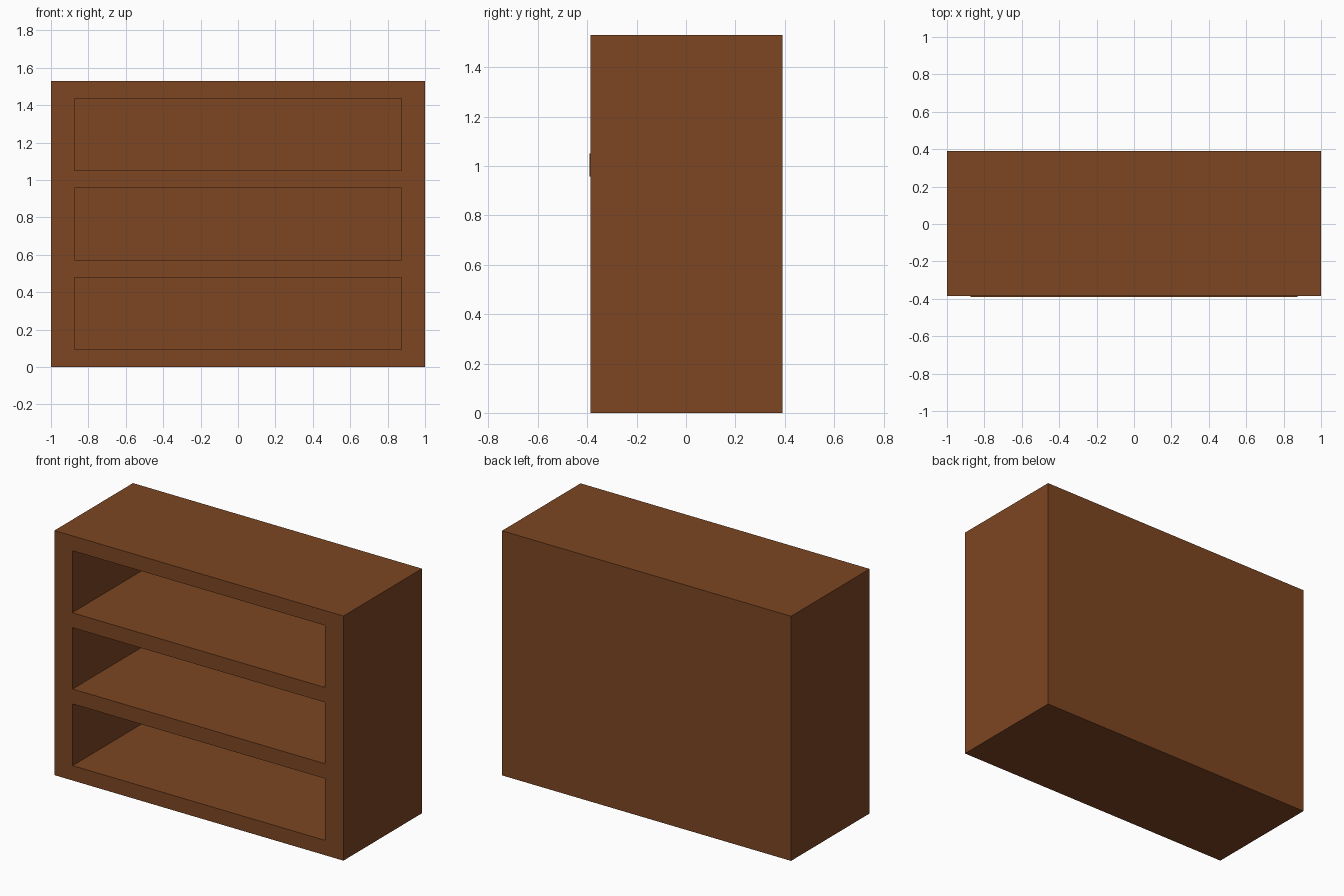
import bpy
import bmesh
from mathutils import Vector

default = bpy.data.objects.get("Cube")
if default:
    bpy.data.objects.remove(default, do_unlink=True)

WIDTH, HEIGHT = 2.0, 1.53
FRONT, BACK = -0.386, 0.39
SIDE, BOARD = 0.126, 0.093
BACK_PANEL = 0.09
SHELF_LIP = 0.004
opening_height = (HEIGHT - 4 * BOARD) / 3
pitch = opening_height + BOARD

# Wood colour
wood = bpy.data.materials.new("brown wood")
wood.use_nodes = True
colour = (0.205, 0.061, 0.016, 1.0)
wood.diffuse_color = colour
bsdf = next(n for n in wood.node_tree.nodes if n.type == "BSDF_PRINCIPLED")
bsdf.inputs["Base Color"].default_value = colour
bsdf.inputs["Roughness"].default_value = 0.8

# Solid case block
bm = bmesh.new()
bmesh.ops.create_cube(bm, size=1)
bmesh.ops.scale(bm, vec=(WIDTH, BACK - FRONT, HEIGHT), verts=bm.verts)
bmesh.ops.translate(bm, vec=(0, (FRONT + BACK) / 2, HEIGHT / 2), verts=bm.verts)


def cut(point, normal):
    geom = bm.verts[:] + bm.edges[:] + bm.faces[:]
    bmesh.ops.bisect_plane(bm, geom=geom, plane_co=point, plane_no=normal)


# Divide the front along the board edges
for side in (-1, 1):
    cut((side * (WIDTH / 2 - SIDE), 0, 0), (1, 0, 0))
for row in range(3):
    bottom = BOARD + row * pitch
    for z in (bottom, bottom + opening_height):
        cut((0, 0, z), (0, 0, 1))

# Front panels in the middle column, from bottom to top
bm.normal_update()
column = [f for f in bm.faces
          if f.normal.y < -0.9 and abs(f.calc_center_median().x) < 0.1]
column.sort(key=lambda f: f.calc_center_median().z)


def push(face, distance):
    new = bmesh.ops.extrude_discrete_faces(bm, faces=[face])["faces"][0]
    bmesh.ops.translate(bm, vec=Vector((0, distance, 0)), verts=new.verts)


# Three open compartments and the slightly proud upper shelf
middle_shelf = column[4]
for opening in column[1::2]:
    push(opening, BACK - BACK_PANEL - FRONT)
push(middle_shelf, -SHELF_LIP)

bmesh.ops.remove_doubles(bm, verts=bm.verts, dist=0.0001)
bmesh.ops.recalc_face_normals(bm, faces=bm.faces)
mesh = bpy.data.meshes.new("bookcase")
bm.to_mesh(mesh)
bm.free()
mesh.materials.append(wood)
bookcase = bpy.data.objects.new("bookcase", mesh)
bpy.context.collection.objects.link(bookcase)
